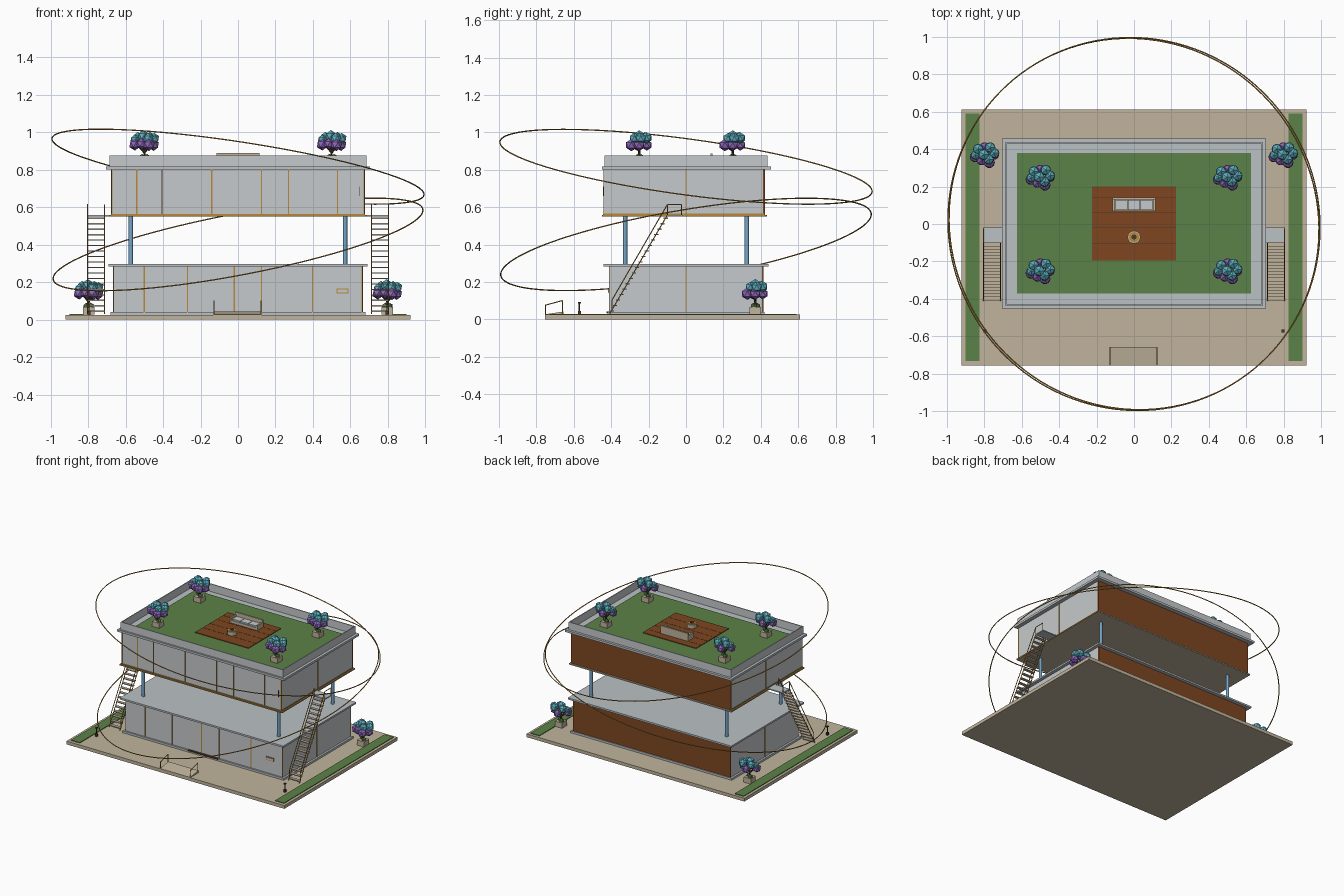
import bpy, bmesh, math
from mathutils import Vector, Matrix

if "Cube" in bpy.data.objects:
    bpy.data.objects.remove(bpy.data.objects["Cube"])


def material(name, hexcol):
    m = bpy.data.materials.new(name)
    rgb = [int(hexcol[i:i + 2], 16) / 255 for i in (0, 2, 4)]
    m.diffuse_color = [c / 12.92 if c <= 0.04045 else ((c + 0.055) / 1.055) ** 2.4 for c in rgb] + [1]
    m.use_nodes = True
    m.node_tree.nodes["Principled BSDF"].inputs["Base Color"].default_value = m.diffuse_color
    return m


TAN = material("tan stone", "C0B49C")
GREY = material("wall grey", "C6CACC")
SLAB = material("slab grey", "BBC1C5")
GREEN = material("grass green", "5C8248")
WOOD = material("wood brown", "7E4620")
GOLD = material("bronze gold", "B8893A")
BLUE = material("column blue", "74A6CA")
TEAL = material("leaf teal", "5FB0C0")
PURPLE = material("leaf purple", "8D66B8")
DARK = material("dark brown", "4A3826")


def part(name, mat, boxes=(), rods=(), blobs=(), rod_r=0.003, sides=6):
    """One object from boxes (x0,x1,y0,y1,z0,z1), rods (a,b) and faceted blobs (x,y,z,r)."""
    bm = bmesh.new()
    for x0, x1, y0, y1, z0, z1 in boxes:
        mtx = Matrix.Translation(((x0 + x1) / 2, (y0 + y1) / 2, (z0 + z1) / 2)) @ \
            Matrix.Diagonal((abs(x1 - x0), abs(y1 - y0), z1 - z0, 1))
        bmesh.ops.create_cube(bm, size=1, matrix=mtx)
    for a, b in rods:
        a, b = Vector(a), Vector(b)
        d = b - a
        mtx = Matrix.Translation((a + b) / 2) @ d.to_track_quat('Z', 'Y').to_matrix().to_4x4()
        bmesh.ops.create_cone(bm, cap_ends=True, segments=sides, radius1=rod_r, radius2=rod_r,
                              depth=d.length, matrix=mtx)
    for x, y, z, r in blobs:
        bmesh.ops.create_icosphere(bm, subdivisions=1, radius=r, matrix=Matrix.Translation((x, y, z)))
    me = bpy.data.meshes.new(name)
    bm.to_mesh(me)
    bm.free()
    me.materials.append(mat)
    ob = bpy.data.objects.new(name, me)
    bpy.context.collection.objects.link(ob)
    return ob


# Plot and lawns
part("plot_base", TAN, [(-.92, .92, -.755, .61, 0, .025)])
part("side_lawns", GREEN, [(s * .825, s * .9, -.73, .59, .02, .03) for s in (-1, 1)])

# Lower storey
part("lower_plinth", SLAB, [(-.68, .68, -.42, .42, .025, .04)])
part("lower_walls", GREY, [(-.665, .665, -.408, .405, .04, .285)])
part("lower_back_cladding", WOOD, [(-.665, .665, .405, .414, .04, .285)])
part("lower_roof_slab", SLAB, [(-.69, .69, -.44, .44, .284, .297)])
part("door_step", DARK, [(-.13, .125, -.424, -.408, .034, .042)])

# Columns between storeys
part("columns", BLUE, rods=[((x, y, .296), (x, y, .552)) for x in (-.572, .572) for y in (-.325, .325)],
     rod_r=.011, sides=12)

# Upper storey
part("upper_floor", TAN, [(-.683, .683, -.445, .432, .549, .558)])
part("upper_walls", GREY, [(-.675, .675, -.438, .413, .558, .802)])
part("upper_back_cladding", WOOD, [(-.675, .675, .413, .422, .558, .802)])
part("upper_roof_slab", SLAB, [(-.705, .705, -.45, .455, .802, .818)])
part("roof_parapet", GREY, [(-.685, .685, -.437, -.43, .818, .876), (-.685, .685, .43, .437, .818, .876)] +
     [(s * .685, s * .678, -.43, .43, .818, .876) for s in (-1, 1)])

# Window bars and trims on front and sides
w = .003
bars = [(x - w, x + w, -.412, -.406, .04, .285) for x in (-.5, -.27, -.02, .126, .398, .662)]
bars += [(x - w, x + w, -.442, -.436, .558, .802) for x in (-.672, -.54, -.14, .126, .27, .53, .672)]
for s in (-1, 1):
    bars += [(s * .663, s * .668, -w, w, .04, .285), (s * .673, s * .678, -w, w, .558, .802),
             (s * .673, s * .678, -.438, .42, .558, .566)]
bars += [(-.678, .678, -.443, -.436, .556, .563)]
part("window_bars", GOLD, bars)
part("floor_trim", GOLD, [(-.686, .686, -.448, -.445, .549, .558)] +
     [(s * .683, s * .686, -.445, .432, .549, .558) for s in (-1, 1)])
part("door_frames", DARK, [(-.407, -.402, -.442, -.436, .558, .802), (.647, .652, -.444, -.436, .66, .71)])
part("mail_slot", GOLD, [(.525, .59, -.414, -.407, .14, .165)])
part("mail_slot_panel", GREY, [(.53, .585, -.416, -.41, .145, .16)])

# Outside stairs with landing, mirrored left and right
N = 18
for s, side in ((-1, "left"), (1, "right")):
    treads = []
    for i in range(N):
        t = (i + .5) / N
        y, z = -.405 + .305 * t, .03 + .525 * t
        treads.append((s * .712, s * .803, y - .011, y + .011, z - .003, z + .003))
    part(side + "_stair_treads", TAN, treads)
    part(side + "_stair_landing", SLAB, [(s * .67, s * .805, -.1, -.02, .551, .559)])
    rails = []
    for x in (s * .712, s * .803):
        rails += [((x, -.408, .03), (x, -.1, .557)), ((x, -.395, .105), (x, -.1, .614)),
                  ((x, -.395, .05), (x, -.395, .105)), ((x, -.1, .55), (x, -.1, .614))]
    x = s * .803
    rails += [((x, -.1, .614), (x, -.025, .614)), ((x, -.025, .555), (x, -.025, .614))]
    part(side + "_stair_rails", GOLD, rods=rails, rod_r=.0028)
    # Short path post
    part(side + "_path_post", DARK, [(s * .788, s * .802, -.578, -.562, .025, .045),
                                     (s * .788, s * .802, -.578, -.562, .085, .092)],
         rods=[((s * .795, -.57, .03), (s * .795, -.57, .09))], rod_r=.004)

# Entrance ramp with handrails
ramp = part("entrance_ramp", TAN, [(-.13, .125, -.755, -.655, .022, .042)])
for v in ramp.data.vertices:
    if v.co.y < -.7 and v.co.z > .03:
        v.co.z = .027
part("ramp_rails", GOLD, rods=[seg for x in (-.128, .123) for seg in (
    ((x, -.752, .025), (x, -.752, .076)), ((x, -.66, .03), (x, -.66, .101)),
    ((x, -.752, .076), (x, -.66, .101)))], rod_r=.0028)

# Roof garden: grass, plank deck, sofa and fire bowl
part("roof_lawn", GREEN, [(-.625, .625, -.37, .378, .818, .824)])
part("roof_deck", WOOD, [(-.225, .225, -.195, .2, .824, .829)])
part("deck_joints", DARK, [(-.225, .225, y - .0015, y + .0015, .828, .8298) for y in (-.105, -.02, .06, .14)])
part("sofa_base", TAN, [(-.11, .11, .07, .14, .829, .85), (-.115, .115, .13, .142, .829, .888)] +
     [(s * .103, s * .115, .07, .135, .829, .868) for s in (-1, 1)])
part("sofa_cushions", GREY, [(x - .032, x + .032, .075, .127, .85, .86) for x in (-.068, 0, .068)])
part("fire_bowl", TAN, rods=[((0, -.07, .829), (0, -.07, .857))], rod_r=.035, sides=12)
part("fire_bowl_rim", GOLD, rods=[((0, -.07, .855), (0, -.07, .861))], rod_r=.027, sides=12)
part("fire_bowl_center", DARK, rods=[((0, -.07, .858), (0, -.07, .865))], rod_r=.014, sides=8)

# Planted trees: four on the roof, two on the ground
teal = [(-.035, .03, .148, .031), (.03, .038, .148, .031), (-.005, 0, .157, .032), (.052, .008, .144, .03),
        (.022, -.025, .145, .03), (-.05, -.002, .138, .027)]
purple = [(-.05, -.012, .113, .033), (.025, -.042, .11, .033), (-.015, -.03, .115, .031), (.05, .0, .109, .031),
          (0, .04, .11, .03)]
spots = [(sx * .5, sy * .25, .822) for sx in (-1, 1) for sy in (-1, 1)] + [(s * .797, .37, .027) for s in (-1, 1)]
for i, (x, y, z) in enumerate(spots):
    n = "tree_%d_" % (i + 1)
    move = lambda pts: [(x + a, y + b, z + c, r) for a, b, c, r in pts]
    part(n + "planter", TAN, [(x - .03, x + .03, y - .03, y + .03, z, z + .04)])
    part(n + "undergrowth", GREEN, blobs=move([(-.013, .01, .044, .018), (.013, -.008, .044, .018)]))
    part(n + "trunk", DARK, rods=[((x, y, z + .03), (x, y, z + .12)),
                                  ((x, y, z + .07), (x - .035, y - .01, z + .11)),
                                  ((x, y, z + .07), (x + .035, y - .01, z + .11))], rod_r=.006)
    part(n + "upper_leaves", TEAL, blobs=move(teal))
    part(n + "lower_leaves", PURPLE, blobs=move(purple))

# Two thin tilted rings around the house
for name, zc, ax, by in (("upper_ring", .816, -.152, -.135), ("lower_ring", .401, .19, .168)):
    bpy.ops.mesh.primitive_torus_add(major_radius=1.004, minor_radius=.0035, major_segments=128, minor_segments=6)
    ring = bpy.context.object
    ring.name = name
    rot = Vector((0, 0, 1)).rotation_difference(Vector((-ax, -by, 1)))
    ring.data.transform(Matrix.Translation((0, 0, zc)) @ rot.to_matrix().to_4x4())
    ring.data.materials.append(GOLD)
    bpy.ops.object.shade_smooth_by_angle()
